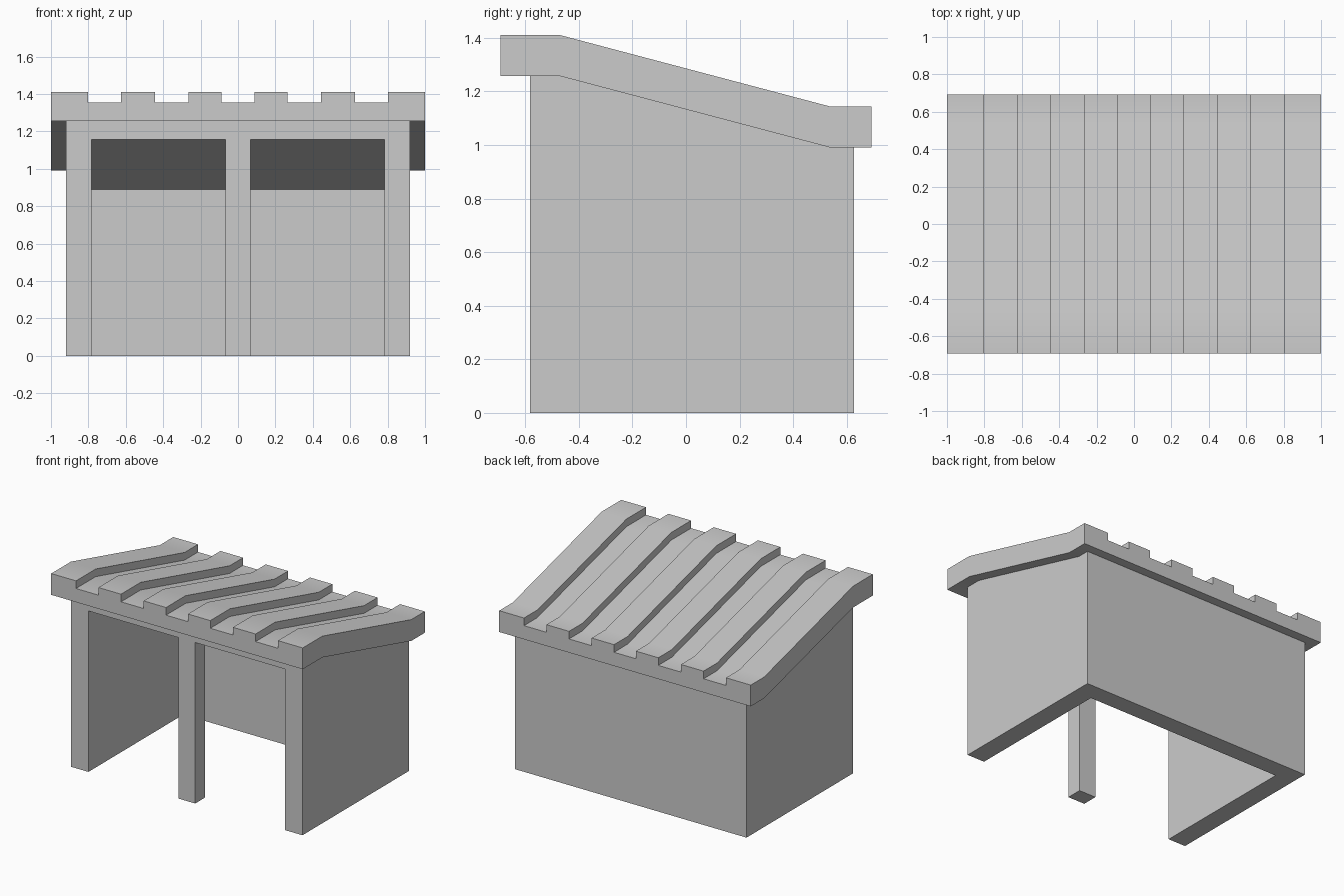
import bpy
import bmesh

if "Cube" in bpy.data.objects:
    bpy.data.objects.remove(bpy.data.objects["Cube"], do_unlink=True)

# Single plain grey material
grey = bpy.data.materials.new("light grey")
grey.use_nodes = True
colour = (0.6, 0.6, 0.6, 1)
grey.diffuse_color = colour
grey.node_tree.nodes["Principled BSDF"].inputs["Base Color"].default_value = colour


def loft(name, sections):
    """Join matching closed sections into a capped solid."""
    bm = bmesh.new()
    rings = [[bm.verts.new(p) for p in section] for section in sections]
    n = len(rings[0])
    for a, b in zip(rings, rings[1:]):
        for i in range(n):
            j = (i + 1) % n
            bm.faces.new((a[i], a[j], b[j], b[i]))
    bm.faces.new(rings[0])
    bm.faces.new(rings[-1])
    bmesh.ops.recalc_face_normals(bm, faces=bm.faces)
    mesh = bpy.data.meshes.new(name)
    bm.to_mesh(mesh)
    bm.free()
    mesh.materials.append(grey)
    obj = bpy.data.objects.new(name, mesh)
    bpy.context.collection.objects.link(obj)
    return obj


def side_profile(name, outline, x0, x1):
    """Extrude a y-z outline across x."""
    return loft(name, [[(x, y, z) for y, z in outline] for x in (x0, x1)])


# Shared levels: the roof is level at both eaves and slopes between the bends
FRONT, BACK, INNER_BACK = -0.582, 0.627, 0.497
BEND_F, BEND_B = -0.47, 0.54
HIGH, LOW = 1.257, 0.99
WALL_X, INNER_X = 0.92, 0.782
TUCK = 0.02

# Side walls with sloping tops, tucked into the roof
wall = [(FRONT, 0), (BACK, 0), (BACK, LOW + TUCK), (BEND_B, LOW + TUCK),
        (BEND_F, HIGH + TUCK), (FRONT, HIGH + TUCK)]
for side, s in (("left", 1), ("right", -1)):
    side_profile(side + "_wall", wall, s * INNER_X, s * WALL_X)

# Back wall
side_profile("back_wall", [(INNER_BACK, 0), (BACK, 0), (BACK, LOW + TUCK),
                           (INNER_BACK, LOW + TUCK)], -INNER_X, INNER_X)

# Ceiling slab, its front edge forming the lintel
drop = 0.1
side_profile("ceiling", [(FRONT, HIGH - drop), (BEND_F, HIGH - drop),
                         (INNER_BACK, LOW - drop), (INNER_BACK, LOW + TUCK),
                         (BEND_F, HIGH + TUCK), (FRONT, HIGH + TUCK)],
             -INNER_X, INNER_X)

# Centre post
side_profile("centre_post", [(FRONT, 0), (BEND_F, 0), (BEND_F, HIGH - drop),
                             (FRONT, HIGH - drop)], -0.067, 0.067)

# Ribbed roof: a comb section carried down the slope
RIB, GROOVE = 1.41, 1.355
edges = [0.087, 0.265, 0.445, 0.625, 0.803]
steps = [-x for x in reversed(edges)] + edges
comb = [(-1, HIGH), (-1, RIB)]
for i, x in enumerate(steps):
    tops = (RIB, GROOVE) if i % 2 == 0 else (GROOVE, RIB)
    comb += [(x, z) for z in tops]
comb += [(1, RIB), (1, HIGH)]
stations = [(-0.693, 0), (BEND_F, 0), (BEND_B, HIGH - LOW), (0.693, HIGH - LOW)]
roof = loft("ribbed_roof", [[(x, y, z - d) for x, z in comb] for y, d in stations])

# Soft shading over the roof bends
bpy.ops.object.select_all(action="DESELECT")
roof.select_set(True)
bpy.context.view_layer.objects.active = roof
bpy.ops.object.shade_smooth_by_angle()
